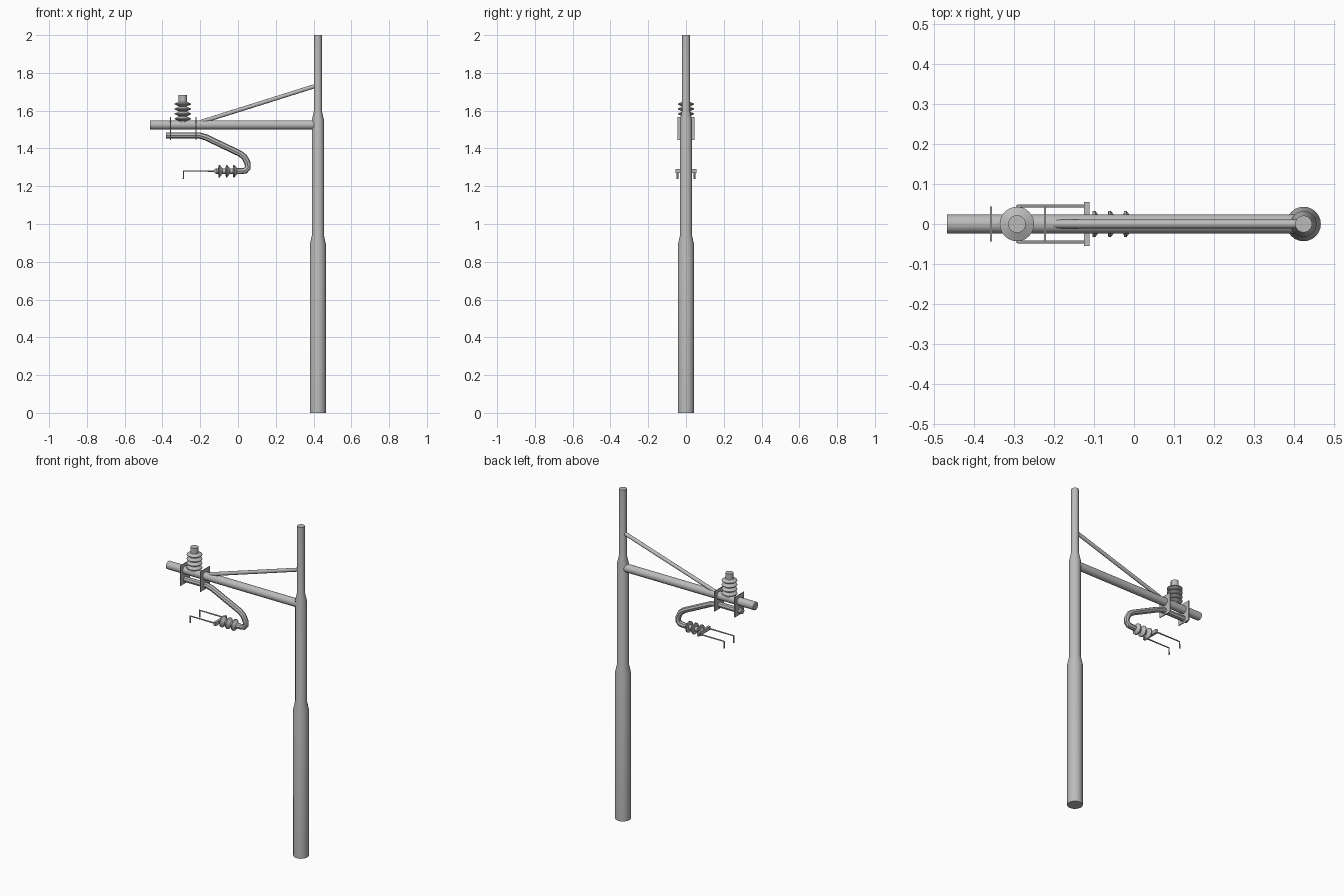
import bpy
import bmesh
import math
from mathutils import Vector, Matrix

cube = bpy.data.objects.get("Cube")
if cube:
    bpy.data.objects.remove(cube, do_unlink=True)

steel = bpy.data.materials.new("grey steel")
steel.use_nodes = True
GREY = (0.5, 0.5, 0.5, 1)
steel.diffuse_color = GREY
steel.node_tree.nodes["Principled BSDF"].inputs["Base Color"].default_value = GREY


def add_object(name, mesh, smooth=True):
    mesh.materials.clear()
    mesh.materials.append(steel)
    obj = bpy.data.objects.new(name, mesh)
    bpy.context.collection.objects.link(obj)
    if smooth:
        bpy.ops.object.select_all(action="DESELECT")
        obj.select_set(True)
        bpy.context.view_layer.objects.active = obj
        bpy.ops.object.shade_smooth_by_angle(angle=math.radians(28))
    return obj


def lathe(name, profile, origin, axis=(0, 0, 1), sides=24):
    """Turn (radius, distance) pairs around an axis and cap both ends."""
    turn = Vector((0, 0, 1)).rotation_difference(Vector(axis)).to_matrix().to_4x4()
    place = Matrix.Translation(origin) @ turn
    bm = bmesh.new()
    rings = []
    for r, d in profile:
        angles = [math.tau * i / sides for i in range(sides)]
        rings.append([bm.verts.new(place @ Vector((r * math.cos(a), r * math.sin(a), d)))
                      for a in angles])
    for low, high in zip(rings, rings[1:]):
        for i in range(sides):
            j = (i + 1) % sides
            bm.faces.new((low[i], low[j], high[j], high[i]))
    bm.faces.new(rings[0][::-1])
    bm.faces.new(rings[-1])
    mesh = bpy.data.meshes.new(name)
    bm.to_mesh(mesh)
    bm.free()
    return add_object(name, mesh)


def rod(name, start, end, radius, sides=16):
    span = Vector(end) - Vector(start)
    return lathe(name, [(radius, 0), (radius, span.length)], start, span.normalized(), sides)


def box(name, centre, size):
    bm = bmesh.new()
    bmesh.ops.create_cube(bm, size=1, matrix=Matrix.Translation(centre) @ Matrix.Diagonal((*size, 1)))
    mesh = bpy.data.meshes.new(name)
    bm.to_mesh(mesh)
    bm.free()
    return add_object(name, mesh, smooth=False)


def pipe(name, points, radius, resolution):
    """Sweep a round section along a path and bake it to a mesh."""
    curve = bpy.data.curves.new(name + " path", "CURVE")
    curve.dimensions = "3D"
    curve.bevel_depth = radius
    curve.bevel_resolution = resolution
    curve.use_fill_caps = True
    spline = curve.splines.new("POLY")
    spline.points.add(len(points) - 1)
    for p, co in zip(spline.points, points):
        p.co = (*co, 1)
    helper = bpy.data.objects.new(name + " path", curve)
    bpy.context.collection.objects.link(helper)
    bpy.context.view_layer.update()
    graph = bpy.context.evaluated_depsgraph_get()
    mesh = bpy.data.meshes.new_from_object(helper.evaluated_get(graph))
    bpy.data.objects.remove(helper, do_unlink=True)
    return add_object(name, mesh)


POLE_X, ARM_Z, ROD_Z = 0.423, 1.525, 1.28

# Stepped pole
lathe("pole", [(0.043, 0), (0.043, 0.89), (0.032, 0.94), (0.032, 1.55),
               (0.021, 1.6), (0.021, 2)], (POLE_X, 0, 0))

# Cross arm and its diagonal brace
rod("cross_arm", (-0.467, 0, ARM_Z), (POLE_X - 0.01, 0, ARM_Z), 0.024, 24)
rod("brace", (-0.22, 0, 1.533), (POLE_X, 0, 1.735), 0.011)

# Upright insulator with four ribs
profile = [(0.022, -0.01)]
for i in range(4):
    z = 0.01 + i * 0.026
    profile += [(0.022, z - 0.012), (0.043, z - 0.002), (0.043, z + 0.002), (0.022, z + 0.012)]
profile.append((0.022, 0.135))
lathe("upright_insulator", profile, (-0.292, 0, 1.547))

# Clamp plates joining the arm and the curved tube
for side, x in (("outer", -0.357), ("inner", -0.222)):
    box(side + "_clamp_plate", (x, 0, 1.505), (0.005, 0.088, 0.122))

# Curved hanging tube
path = [(-0.38, 0, 1.469), (-0.205, 0, 1.469), (-0.17, 0, 1.459), (0.012, 0, 1.372),
        (0.035, 0, 1.353), (0.051, 0, 1.322), (0.052, 0, 1.297), (0.039, 0, 1.283),
        (0.015, 0, ROD_Z), (-0.005, 0, ROD_Z)]
pipe("hanging_tube", path, 0.0165, 2)

# Sideways insulator with three ribs
profile = [(0.014, -0.01)]
for i in range(3):
    d = 0.004 + i * 0.039
    profile += [(0.014, d), (0.033, d + 0.015), (0.033, d + 0.021), (0.014, d + 0.023)]
profile.append((0.014, 0.12))
lathe("sideways_insulator", profile, (0, 0, ROD_Z), (-1, 0, 0))

# Yoke with a pair of hooked rods
box("yoke", (-0.118, 0, ROD_Z), (0.014, 0.11, 0.022))
for side, y in (("left", 0.045), ("right", -0.045)):
    pipe(side + "_hooked_rod", [(-0.118, y, ROD_Z), (-0.289, y, ROD_Z), (-0.289, y, 1.238)],
         0.0042, 1)
